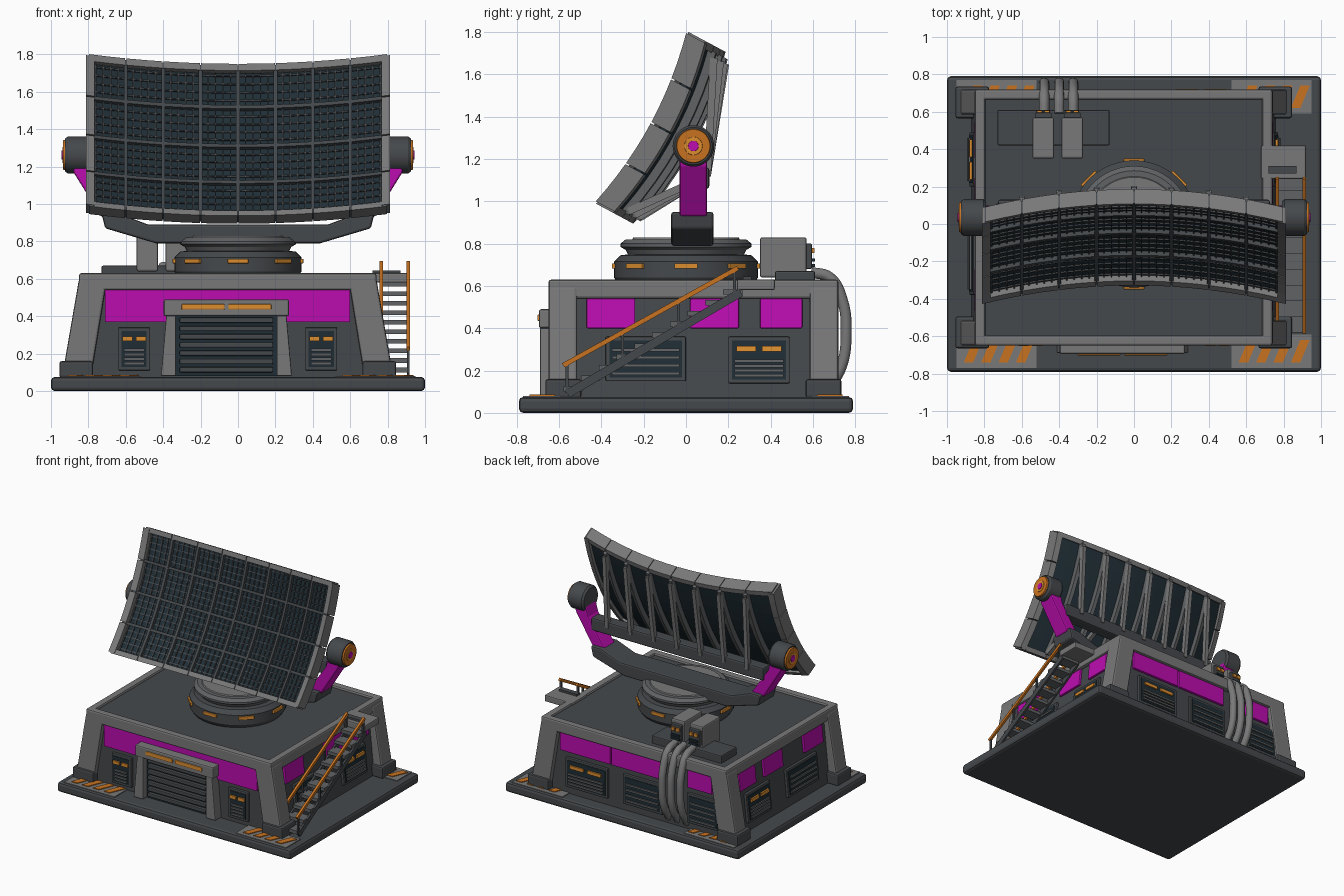
import bpy, bmesh, math
from mathutils import Vector, Matrix

if "Cube" in bpy.data.objects:
    bpy.data.objects.remove(bpy.data.objects["Cube"])

def material(name, *rgb):
    m = bpy.data.materials.new(name)
    m.use_nodes = True
    m.diffuse_color = (*rgb, 1)
    m.node_tree.nodes["Principled BSDF"].inputs["Base Color"].default_value = (*rgb, 1)
    return m

GREY = material("light grey", .19, .19, .19)
DARK = material("dark grey", .06, .066, .072)
STEEL = material("steel grey", .12, .124, .128)
DEEP = material("deep blue", .014, .027, .036)
PINK = material("magenta", .5, .004, .43)
ORANGE = material("orange", .58, .17, .015)
LAMP = material("lamp orange", .72, .27, .03)

# ---------- helpers ----------
def finish(name, mat, bm, bevel=0, smooth=False):
    bmesh.ops.recalc_face_normals(bm, faces=bm.faces)
    me = bpy.data.meshes.new(name)
    bm.to_mesh(me)
    bm.free()
    me.materials.append(mat)
    if smooth:
        me.polygons.foreach_set("use_smooth", [True] * len(me.polygons))
        me.set_sharp_from_angle(angle=math.radians(30))
    ob = bpy.data.objects.new(name, me)
    bpy.context.collection.objects.link(ob)
    if bevel:
        mod = ob.modifiers.new("bevel", "BEVEL")
        mod.width, mod.segments = bevel, 2
    return ob

def loft(name, mat, loops, bevel=0, smooth=False):
    """Joins equal point loops into a closed skin."""
    bm = bmesh.new()
    rings = [[bm.verts.new(p) for p in loop] for loop in loops]
    for a, b in zip(rings, rings[1:]):
        for i in range(len(a)):
            j = (i + 1) % len(a)
            bm.faces.new((a[i], a[j], b[j], b[i]))
    bm.faces.new(rings[0])
    bm.faces.new(rings[-1])
    return finish(name, mat, bm, bevel, smooth)

def prism(name, mat, pts, axis, lo, hi, bevel=0):
    def place(p, t):
        q = list(p)
        q.insert("xyz".index(axis), t)
        return q
    return loft(name, mat, [[place(p, t) for p in pts] for t in (lo, hi)], bevel)

def rect(a, b):
    return [(a[0], b[0]), (a[1], b[0]), (a[1], b[1]), (a[0], b[1])]

def box(name, mat, x, y, z, bevel=0):
    return prism(name, mat, rect(x, y), "z", *z, bevel)

def lathe(name, mat, profile, matrix=Matrix(), n=48):
    turn = [math.tau * i / n for i in range(n)]
    return loft(name, mat, [[matrix @ Vector((r * math.cos(a), r * math.sin(a), h)) for a in turn]
                            for r, h in profile], smooth=True)

def bar(name, mat, p, q, w, h):
    """Straight bar between two points; w runs along x."""
    p, q = Vector(p), Vector(q)
    side = Vector((w / 2, 0, 0))
    up = (q - p).cross(side).normalized() * h / 2
    return loft(name, mat, [[c - side - up, c + side - up, c + side + up, c - side + up] for c in (p, q)])

# ---------- base plate with hazard pads ----------
box("base_plate", DARK, (-1, 1), (-.79, .79), (0, .075), .02)
for sx in (-1, 1):
    for sy in (-1, 1):
        x0 = -.95 if sx < 0 else .52
        ys = sorted((sy * .77, sy * .59))
        box("hazard_pad", GREY, (x0, x0 + .43), ys, (.07, .081))
        for i in range(4):
            x, a, b = x0 + .04 + i * .093, ys[0] + .03, ys[1] - .03
            prism("hazard_stripe", ORANGE, [(x, a), (x + .05, a), (x + .1, b), (x + .05, b)], "z", .08, .087)

# ---------- building ----------
XC, YC, WALL_Y = -.055, .035, .65

def half(z):
    return .82 - z * .1

def wall(side, u, z, d):
    """Point on a wall, pushed out by d."""
    if side in ("front", "back"):
        s = 1 if side == "back" else -1
        return (u, YC + s * (WALL_Y + d), z)
    s = 1 if side == "right" else -1
    return (XC + s * (half(z) + d), u, z)

def plate(name, mat, side, u, z, d, inner=-.01, bevel=0):
    return loft(name, mat, [[wall(side, a, b, t) for a, b in rect(u, z)] for t in (inner, d)], bevel)

def vent(side, u0, u1, z0, z1, lights):
    plate("vent_frame", DARK, side, (u0, u1), (z0, z1), .02, bevel=.006)
    e = .018
    plate("vent_core", DEEP, side, (u0 + e, u1 - e), (z0 + e, z1 - e), .024)
    top = z0 + (z1 - z0) * (.55 if lights else .85)
    for i in range(4):
        z = z0 + .03 + (top - z0 - .03) * i / 4
        plate("vent_slat", STEEL, side, (u0 + .03, u1 - .03), (z, z + .014), .034)
    if lights:
        w = (u1 - u0) / 2
        for k in (0, 1):
            c = u0 + w * (.58 + k * .84)
            plate("vent_lamp", LAMP, side, (c - w * .32, c + w * .32), (top + .03, top + .055), .036)

loft("building_walls", DARK, [[(XC + sx * half(z), YC + sy * WALL_Y, z)
     for sx, sy in ((-1, -1), (1, -1), (1, 1), (-1, 1))] for z in (.06, .612)])
for sx in (-1, 1):
    for sy in (-1, 1):
        ys = (YC + sy * .685, YC + sy * .55)
        loft("corner_pillar", GREY, [[(XC + sx * x, y, z) for x, y in rect(xs, ys)]
             for xs, z in (((.73, .885), .08), ((.645, .795), .6))], .012)
        box("pillar_foot", DARK, sorted((XC + sx * .72, XC + sx * .9)),
            sorted((YC + sy * .7, YC + sy * .53)), (.07, .16), .012)
    box("roof_rim_side", GREY, sorted((XC + sx * .795, XC + sx * .74)), (-.65, .72), (.54, .63), .012)
    box("roof_rim_end", GREY, (-.84, .73), sorted((YC + sx * .685, YC + sx * .63)), (.54, .63), .012)

# wall panels and vents
plate("front_band", PINK, "front", (-.71, .6), (.37, .545), .012)
for u in ((.16, .59), (-.28, .15), (-.71, -.5)):
    plate("back_panel", PINK, "back", u, (.4, .54), .018, bevel=.006)
for side in ("left", "right"):
    for u in ((-.47, -.24), (.02, .25), (.35, .55)):
        plate("side_panel", PINK, side, u, (.4, .54), .018, bevel=.006)
    vent(side, -.38, 0, .15, .36, False)
    vent(side, .2, .49, .14, .36, True)
for u in (-.64, .36):
    vent("front", u, u + .17, .11, .34, True)
vent("back", .18, .54, .13, .36, True)
vent("back", -.29, .05, .13, .36, False)
vent("back", -.78, -.5, .13, .36, False)

# ---------- roller door ----------
DOOR = -.062
for s in (-1, 1):
    jamb = [(.35, .08), (.27, .08), (.27, .42), (.32, .42)]
    prism("door_jamb", GREY, [(DOOR + s * x, z) for x, z in jamb], "y", -.69, -.6, .006)
    c = DOOR + s * .125
    box("door_lamp", LAMP, (c - .115, c + .115), (-.703, -.68), (.435, .465), .005)
box("door_lintel", GREY, (DOOR - .335, DOOR + .335), (-.695, -.6), (.4, .49), .01)
box("door_panel", DEEP, (DOOR - .28, DOOR + .28), (-.64, -.6), (.08, .41))
for i in range(7):
    z = .1 + i * .044
    box("door_slat", DARK, (DOOR - .25, DOOR + .25), (-.665, -.63), (z, z + .028), .006)

# ---------- stairs ----------
for i in range(10):
    y, z = -.58 + i * .084, .1 + i * .051
    box("stair_tread", STEEL, (.76, .91), (y, y + .09), (z, z + .025))
for x in (.765, .91):
    bar("stair_stringer", DARK, (x, -.56, .09), (x, .26, .57), .015, .04)
    bar("stair_rail", ORANGE, (x, -.58, .225), (x, .245, .685), .018, .022)
    for t in (.02, .34, .66, .98):
        y, z = -.58 + .825 * t, .225 + .46 * t
        bar("rail_post", DARK, (x, y, z - .14), (x, y, z), .014, .014)
box("stair_landing", GREY, (.68, .92), (.24, .42), (.58, .63), .008)
box("landing_mat", DARK, (.72, .87), (.27, .31), (.62, .645))

# ---------- roof equipment and pipes ----------
box("equipment_deck", DARK, (-.73, -.13), (.42, .61), (.6, .67), .008)
for x in (-.485, -.33):
    box("power_box", GREY, (x - .058, x + .058), (.35, .57), (.64, .83), .01)
    box("power_box_vent", DARK, (x - .045, x + .045), (.56, .595), (.68, .8), .006)
    for k in (-1, 1):
        box("power_lamp", LAMP, (x + k * .02 - .014, x + k * .02 + .014), (.59, .608), (.755, .78))
    for z in (.69, .715):
        box("power_slat", DEEP, (x - .035, x + .035), (.59, .61), (z, z + .014))
for x in (-.48, -.4, -.325):
    cu = bpy.data.curves.new("cable_pipe", "CURVE")
    cu.dimensions, cu.bevel_depth, cu.use_fill_caps = "3D", .027, True
    cu.bevel_resolution, cu.resolution_u = 3, 6
    path = [(.59, .665), (.68, .64), (.74, .53), (.757, .38), (.735, .22), (.67, .11)]
    sp = cu.splines.new("BEZIER")
    sp.bezier_points.add(len(path) - 1)
    for bp, (y, z) in zip(sp.bezier_points, path):
        bp.co = (x, y, z)
        bp.handle_left_type = bp.handle_right_type = "AUTO"
    cu.materials.append(GREY)
    bpy.context.collection.objects.link(bpy.data.objects.new("cable_pipe", cu))

# ---------- turntable ----------
lathe("turntable_ring", DARK, [(.32, .61), (.34, .64), (.34, .715), (.31, .745), (.27, .75)])
lathe("turntable_disc", STEEL, [(.27, .74), (.285, .77), (.31, .785), (.31, .8), (.285, .82)])
lathe("turntable_cap", GREY, [(.26, .81), (.25, .828)])
for i in range(8):
    ob = box("turntable_lamp", LAMP, (-.055, .055), (-.35, -.33), (.682, .707), .004)
    ob.rotation_euler.z = i * math.tau / 8

# ---------- yoke and hubs ----------
arm = [(.44, .79), (.71, .87), (.73, .95), (.64, .95), (.48, .89)]
prism("yoke_beam", DARK, arm + [(-x, z) for x, z in reversed(arm)], "y", -.07, .13, .012)
box("dish_crossbeam", DARK, (-.74, .74), (.02, .11), (1.06, 1.16), .012)
for s in (-1, 1):
    post = [(.62, .93), (.73, .93), (.88, 1.17), (.88, 1.26), (.8, 1.26), (.77, 1.15)]
    prism("yoke_post", PINK, [(s * x, z) for x, z in post], "y", -.03, .1, .01)
    m = Matrix.Translation((0, .035, 1.262)) @ Matrix.Rotation(s * math.pi / 2, 4, "Y")
    lathe("hub_body", DARK, [(.085, .79), (.098, .805), (.098, .91), (.088, .925)], m)
    lathe("hub_cap", ORANGE, [(.082, .92), (.078, .936)], m)
    lathe("hub_ring", LAMP, [(.045, .93), (.042, .939)], m)
    lathe("hub_pin", PINK, [(.026, .93), (.024, .943)], m)

# ---------- curved dish ----------
CENTRE = Vector((0, -.03, 1.3))
ALONG = Vector((0, .473, .881))
NORMAL = Vector((0, -.881, .473))
W, H = .8, .455

def dish(x, v, n):
    return CENTRE + Vector((x, 0, 0)) + ALONG * v + NORMAL * (n + .11 * (x / W) ** 2 + .055 * (v / H) ** 2)

def warped(name, mat, x, v, n, step=.1):
    """Box bent to follow the dish."""
    bm = bmesh.new()
    bmesh.ops.create_cube(bm, size=1)
    for axis, (a, b) in ((0, x), (1, v)):
        k = math.ceil((b - a) / step)
        no = [float(axis == i) for i in range(3)]
        for i in range(1, k):
            bmesh.ops.bisect_plane(bm, geom=bm.verts[:] + bm.edges[:] + bm.faces[:],
                                   plane_co=[c * (i / k - .5) for c in no], plane_no=no)
    for vert in bm.verts:
        vert.co = dish(*(a + (b - a) * (c + .5) for c, (a, b) in zip(vert.co, (x, v, n))))
    return finish(name, mat, bm)

def around(c, w):
    return (c - w, c + w)

warped("dish_panel", DEEP, (-W + .02, W - .02), (-H + .02, H - .02), (-.035, 0))
COLS, ROWS, SUB = 8, 4, 5
for i in range(1, COLS * SUB):
    x = -W + 2 * W * i / (COLS * SUB)
    main = i % SUB == 0
    warped("dish_column_bar" if main else "dish_mesh_upright", DARK, around(x, .01 if main else .0035),
           (-H, H), (-.045 if main else -.002, .028 if main else .01))
for i in range(1, ROWS * SUB):
    v = -H + 2 * H * i / (ROWS * SUB)
    main = i % SUB == 0
    warped("dish_row_bar" if main else "dish_mesh_cross", DARK, (-W, W),
           around(v, .01 if main else .0035), (-.002, .026 if main else .009))
for s in (-1, 1):
    for i in range(COLS):
        x = -W + 2 * W * i / COLS
        warped("dish_frame_end", GREY, (x + .003, x + .197), around(s * (H - .012), .018), (-.055, .035))
    for i in range(ROWS):
        v = -H + 2 * H * i / ROWS
        warped("dish_frame_side", GREY, around(s * (W - .01), .022), (v + .003, v + .224), (-.06, .04))

# rear ribs braced to the crossbeam
for i in range(1, COLS):
    x = -W + 2 * W * i / COLS
    warped("dish_rib", STEEL, around(x, .014), (-H + .02, H - .02), (-.075, -.03))
    knee = (x, .1, 1.12)
    bar("upper_brace", GREY, dish(x, .41, -.07), knee, .03, .035)
    bar("lower_brace", GREY, knee, dish(x, -.42, -.06), .03, .035)
